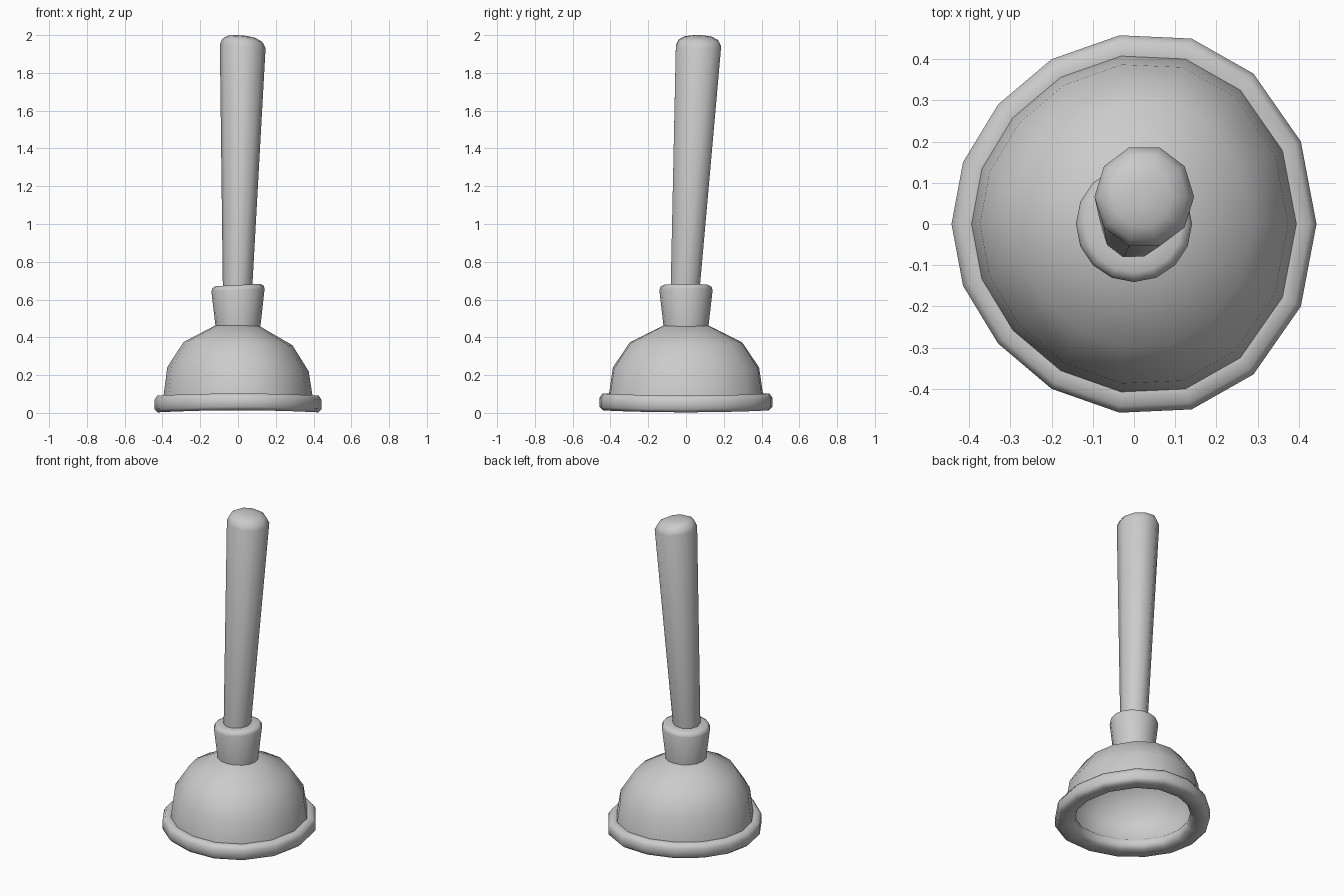
import bpy, bmesh, math

if "Cube" in bpy.data.objects:
    bpy.data.objects.remove(bpy.data.objects["Cube"])

# Half outline of the slightly uneven 16-sided rubber cup, mirrored across y
half = [(0.443, 0), (0.405, 0.2), (0.29, 0.365), (0.14, 0.45), (-0.035, 0.458),
        (-0.2, 0.4), (-0.33, 0.29), (-0.415, 0.15), (-0.443, 0)]
cup_outline = half + [(x, -y) for x, y in half[-2:0:-1]]


def circle(n, ry=1.0):
    return [(math.cos(2 * math.pi * i / n), ry * math.sin(2 * math.pi * i / n)) for i in range(n)]


def loft(name, outline, rings, angle=40, sag=0.0, tilt=(0, 0), tilt_above=0.0):
    """Skin rings given as (scale, z, centre x, centre y) and cap both ends."""
    bm = bmesh.new()
    loops = []
    for s, z, cx, cy in rings:
        tx, ty = tilt if z > tilt_above else (0, 0)
        loops.append([bm.verts.new((cx + s * x, cy + s * y,
                                    z - sag * (s * x / 0.44) ** 2 + s * (tx * x + ty * y)))
                      for x, y in outline])
    n = len(outline)
    for a, b in zip(loops, loops[1:]):
        for i in range(n):
            j = (i + 1) % n
            bm.faces.new((a[i], a[j], b[j], b[i]))
    bm.faces.new(loops[0][::-1])
    bm.faces.new(loops[-1])
    bmesh.ops.recalc_face_normals(bm, faces=bm.faces[:])
    mesh = bpy.data.meshes.new(name)
    bm.to_mesh(mesh)
    bm.free()
    ob = bpy.data.objects.new(name, mesh)
    bpy.context.collection.objects.link(ob)
    bpy.ops.object.select_all(action='DESELECT')
    ob.select_set(True)
    bpy.context.view_layer.objects.active = ob
    bpy.ops.object.shade_smooth_by_angle(angle=math.radians(angle))
    return ob


def centred(profile):
    return [(s, z, 0, 0) for s, z in profile]


# Hollow cup: inside of the dome, rounded rim, outside of the dome
loft("rubber_cup", cup_outline, centred([
    (0.24, 0.45), (0.62, 0.358), (0.80, 0.235), (0.83, 0.11), (0.75, 0.075),
    (0.75, 0.04), (0.79, 0.018), (0.96, 0.014), (1.0, 0.032), (1.0, 0.08),
    (0.965, 0.103), (0.89, 0.101), (0.845, 0.24), (0.65, 0.372), (0.26, 0.463)]),
     angle=68, sag=0.012, tilt=(-0.03, 0), tilt_above=0.2)

# Flared collar gripping the handle
loft("collar", circle(16), centred([
    (0.118, 0.45), (0.141, 0.65), (0.135, 0.668), (0.118, 0.677), (0.08, 0.677)]),
     angle=60, tilt=(0.05, 0), tilt_above=0.5)

# Tilted, tapering ten-sided handle with a rounded end
loft("handle", circle(10, 1.04), [
    (0.073, 0.60, -0.004, -0.006), (0.0785, 0.68, -0.002, -0.003),
    (0.121, 1.94, 0.025, 0.066), (0.106, 1.972, 0.023, 0.066),
    (0.073, 1.991, 0.02, 0.066), (0.03, 1.998, 0.016, 0.066)],
     angle=60, tilt=(-0.08, -0.02), tilt_above=1.0)
